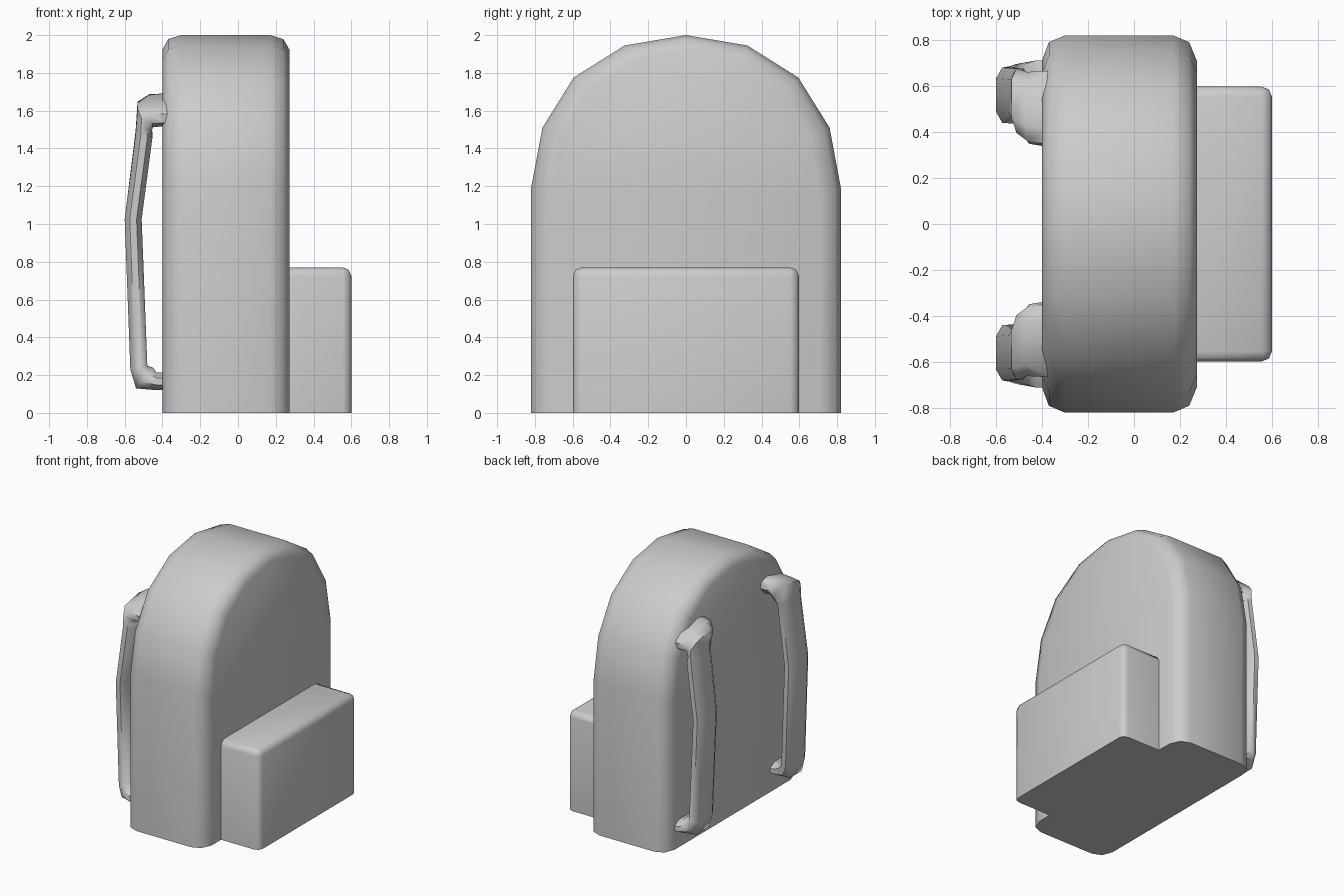
import bpy, bmesh
from mathutils import Vector

if "Cube" in bpy.data.objects:
    bpy.data.objects.remove(bpy.data.objects["Cube"])


def loft(name, rings):
    """Skin a list of closed point rings and cap both ends."""
    bm = bmesh.new()
    vr = [[bm.verts.new(p) for p in r] for r in rings]
    n = len(vr[0])
    for a, b in zip(vr, vr[1:]):
        for i in range(n):
            j = (i + 1) % n
            bm.faces.new((a[i], a[j], b[j], b[i]))
    bm.faces.new(vr[0])
    bm.faces.new(vr[-1])
    return finish(name, bm)


def finish(name, bm):
    bmesh.ops.recalc_face_normals(bm, faces=bm.faces)
    me = bpy.data.meshes.new(name)
    bm.to_mesh(me)
    bm.free()
    ob = bpy.data.objects.new(name, me)
    bpy.context.collection.objects.link(ob)
    bpy.ops.object.select_all(action='DESELECT')
    bpy.context.view_layer.objects.active = ob
    ob.select_set(True)
    bpy.ops.object.shade_smooth_by_angle(angle=0.95)
    return ob


# Main bag: arched outline lofted along x with rounded rims and a flat base
half = [(0.82, 0), (0.82, 1.19), (0.76, 1.51), (0.595, 1.775), (0.325, 1.945)]
arch = half + [(0, 2.0)] + [(-y, z) for y, z in reversed(half)]
rims = [(-0.40, 0.11), (-0.37, 0.03), (-0.30, 0), (0.17, 0), (0.24, 0.03), (0.273, 0.11)]
loft("bag_body", [[(x, y * (1 - d / 0.82), z * (1 - 0.35 * d)) for y, z in arch]
                  for x, d in rims])

# Front pocket: box rounded on every edge away from the bag and the base
bm = bmesh.new()
bmesh.ops.create_cube(bm, size=1)
for v in bm.verts:
    v.co = Vector((0.4 + 0.4 * v.co.x, 1.195 * v.co.y, 0.385 + 0.77 * v.co.z))
edges = [e for e in bm.edges
         if max(v.co.z for v in e.verts) > 0.1 and max(v.co.x for v in e.verts) > 0.5
         or min(v.co.z for v in e.verts) > 0.1]
bmesh.ops.bevel(bm, geom=edges, offset=0.045, segments=2, profile=0.5, affect='EDGES')
finish("front_pocket", bm)

# Shoulder straps: flattened tubes; each station is centre, half width, half thickness
section = [(1, 0.4), (0.6, 1), (-0.6, 1), (-1, 0.4), (-1, -0.4), (-0.6, -1), (0.6, -1), (1, -0.4)]
stations = [
    ((-0.37, 0.50, 1.605), (0, 0.16, -0.045), (0, 0.015, 0.06)),
    ((-0.46, 0.505, 1.60), (0, 0.15, -0.045), (-0.01, 0.015, 0.06)),
    ((-0.497, 0.53, 1.56), (0, 0.14, -0.03), (-0.035, 0.015, 0.07)),
    ((-0.497, 0.555, 1.48), (0, 0.12, -0.015), (-0.045, 0, 0.005)),
    ((-0.555, 0.56, 1.025), (0, 0.12, 0), (-0.045, 0, 0)),
    ((-0.525, 0.565, 0.24), (0, 0.12, 0), (-0.045, 0, -0.01)),
    ((-0.495, 0.575, 0.185), (0, 0.12, 0), (-0.045, 0, -0.055)),
    ((-0.43, 0.585, 0.167), (0, 0.125, 0), (0, 0, -0.047)),
    ((-0.37, 0.585, 0.167), (0, 0.125, 0), (0, 0, -0.047)),
]
for side, s in (("left", 1), ("right", -1)):
    rings = []
    for c, w, t in stations:
        pts = [Vector(c) + Vector(w) * a + Vector(t) * b for a, b in section]
        rings.append([(p.x, p.y * s, p.z) for p in pts])
    loft("shoulder_strap_" + side, rings)
